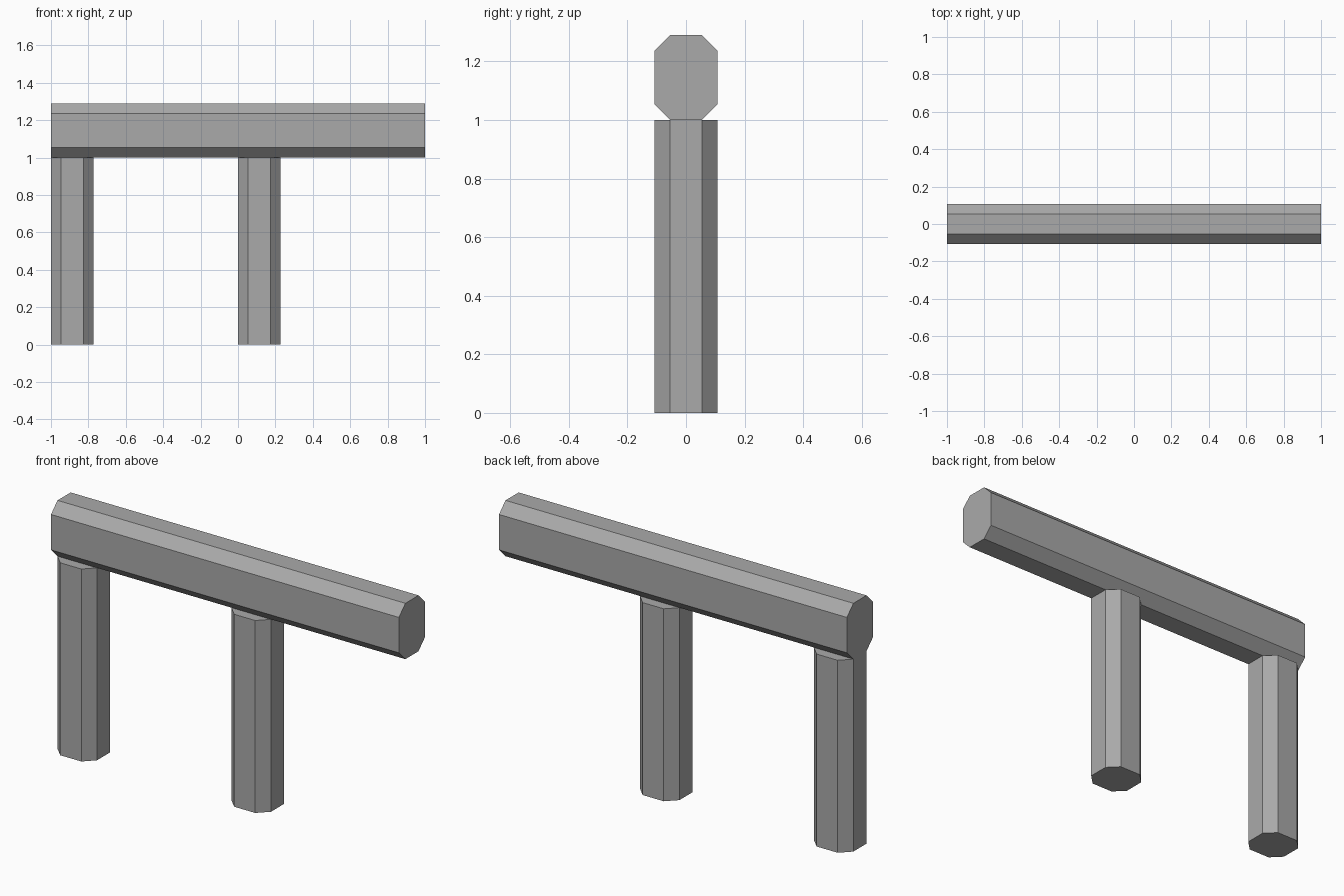
import bpy
import bmesh
from mathutils import Vector

cube = bpy.data.objects.get("Cube")
if cube:
    bpy.data.objects.remove(cube, do_unlink=True)

grey = bpy.data.materials.new("plain grey")
grey.use_nodes = True
colour = (0.4, 0.4, 0.4, 1)
grey.diffuse_color = colour
grey.node_tree.nodes["Principled BSDF"].inputs["Base Color"].default_value = colour


def chamfered_bar(name, low, high, axis, cut):
    """Box from low to high whose four edges along axis are chamfered."""
    low, high = Vector(low), Vector(high)
    size, centre = high - low, (low + high) / 2
    bm = bmesh.new()
    bmesh.ops.create_cube(bm, size=1)
    for v in bm.verts:
        v.co = Vector(c * s for c, s in zip(v.co, size))
    edges = [e for e in bm.edges
             if abs((e.verts[0].co - e.verts[1].co)[axis]) > size[axis] / 2]
    bmesh.ops.bevel(bm, geom=edges, offset=cut, offset_type='OFFSET',
                    segments=1, affect='EDGES')
    bmesh.ops.recalc_face_normals(bm, faces=bm.faces)
    mesh = bpy.data.meshes.new(name)
    bm.to_mesh(mesh)
    bm.free()
    mesh.materials.append(grey)
    obj = bpy.data.objects.new(name, mesh)
    obj.location = centre
    bpy.context.collection.objects.link(obj)
    return obj


HALF = 0.107    # half depth of every bar
POST_W = 0.227
CUT = 0.053

# Top beam lying along x
chamfered_bar("beam", (-1, -HALF, 1), (1, HALF, 1.29), 0, CUT)

# Two upright posts: one under the right end, one near the middle
for name, x in (("end_post", -1), ("middle_post", 0)):
    chamfered_bar(name, (x, -HALF, 0), (x + POST_W, HALF, 1), 2, CUT)
